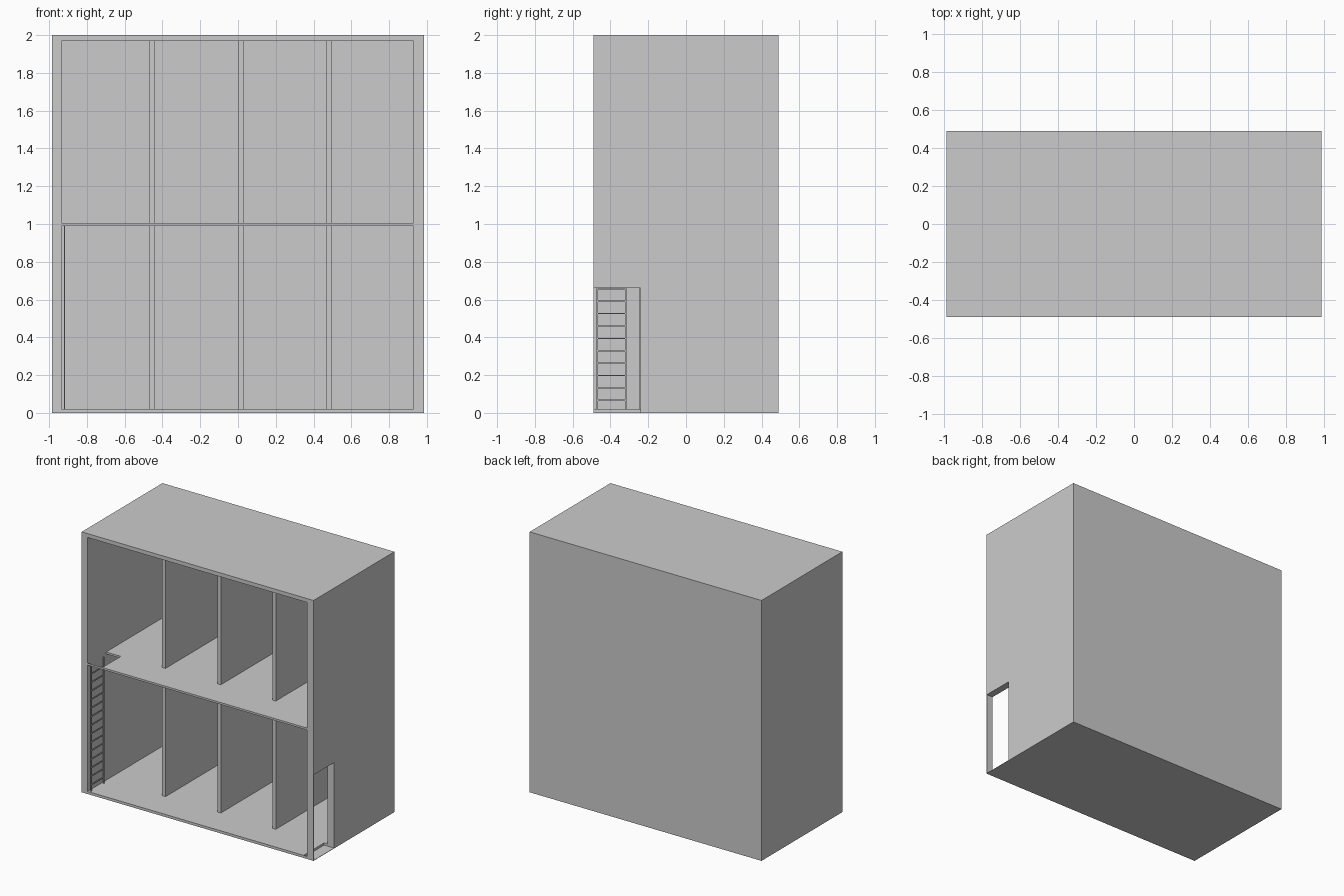
import bpy

default = bpy.data.objects.get("Cube")
if default:
    bpy.data.objects.remove(default, do_unlink=True)

# One plain grey for the whole model
grey = bpy.data.materials.new("wall_grey")
grey.use_nodes = True
COLOUR = (0.6, 0.6, 0.6, 1)
grey.diffuse_color = COLOUR
grey.node_tree.nodes["Principled BSDF"].inputs["Base Color"].default_value = COLOUR


def box(name, x, y, z):
    """Box spanning the given (low, high) ranges."""
    bpy.ops.mesh.primitive_cube_add(size=1, location=[sum(r) / 2 for r in (x, y, z)])
    ob = bpy.context.object
    ob.name = name
    ob.scale = [r[1] - r[0] for r in (x, y, z)]
    bpy.ops.object.transform_apply(location=False, rotation=False, scale=True)
    ob.data.materials.append(grey)
    return ob


def cut(target, x, y, z):
    """Remove a box-shaped space from the target."""
    cutter = box("cutter", x, y, z)
    cutter.hide_render = True
    mod = target.modifiers.new("cut", "BOOLEAN")
    mod.operation = "DIFFERENCE"
    mod.solver = "EXACT"
    mod.object = cutter
    bpy.context.view_layer.objects.active = target
    bpy.ops.object.modifier_apply(modifier=mod.name)
    bpy.data.objects.remove(cutter, do_unlink=True)


W, D = 0.985, 0.49
INNER = (-0.935, 0.93)
BACK = 0.46
STOREYS = {"lower": (0.02, 0.99), "upper": (1.005, 1.97)}

# Open-fronted two-storey shell
house = box("house_shell", (-W, W), (-D, D), (0, 2))
for span in STOREYS.values():
    cut(house, INNER, (-D - 0.1, BACK), span)

# Side doorway and ladder opening, each leaving a thin front edge
cut(house, (0.9, 1.1), (-0.487, -0.24), (0.003, 0.66))
cut(house, (INNER[0], -0.81), (-0.487, -0.265), (0.95, 1.05))

# Room dividers, set back from the open front
for storey, span in STOREYS.items():
    for i, x in enumerate((-0.47, 0, 0.467)):
        box(f"{storey}_partition_{i + 1}", (x, x + 0.029), (-0.25, BACK), span)

# Ladder up to the opening
LADDER_X = (-0.922, -0.915)
for side, y in (("front", -0.476), ("rear", -0.322)):
    box(f"ladder_{side}_rail", LADDER_X, (y, y + 0.01), STOREYS["lower"])
for i in range(14):
    z = 0.067 + i * 0.0655
    box(f"ladder_rung_{i + 1}", LADDER_X, (-0.466, -0.322), (z - 0.003, z + 0.003))
